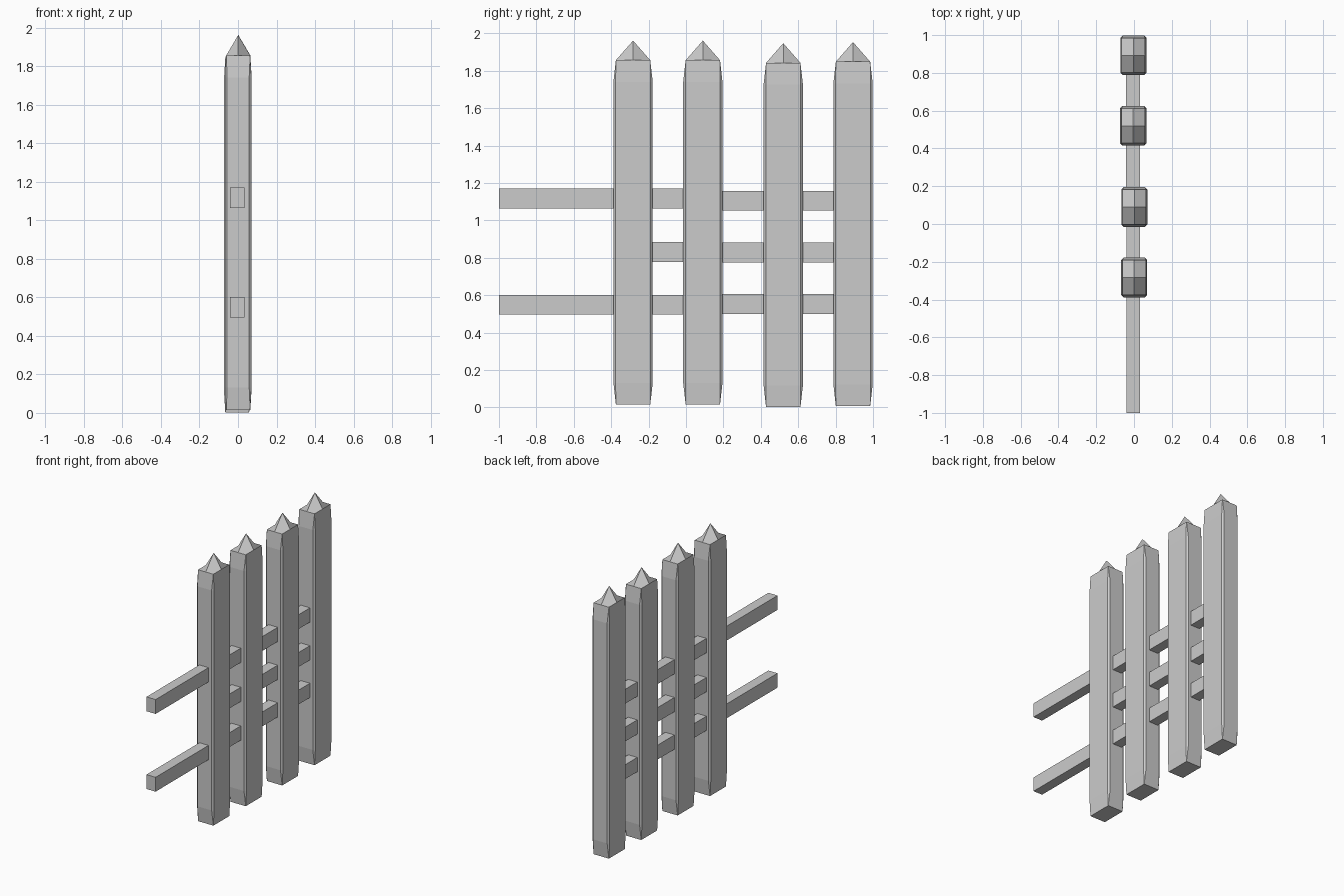
import bpy, bmesh

if "Cube" in bpy.data.objects:
    bpy.data.objects.remove(bpy.data.objects["Cube"])


def finish(bm, name):
    bmesh.ops.recalc_face_normals(bm, faces=bm.faces)
    mesh = bpy.data.meshes.new(name)
    bm.to_mesh(mesh)
    bm.free()
    obj = bpy.data.objects.new(name, mesh)
    bpy.context.collection.objects.link(obj)


def post(name, cx, cy, z0):
    bm = bmesh.new()

    def corner_ring(hx, hy, z):
        return [bm.verts.new((cx + sx * hx, cy + sy * hy, z0 + z))
                for sx, sy in ((1, 1), (-1, 1), (-1, -1), (1, -1))]

    def chamfer_ring(hx, hy, c, z):
        pts = ((hx, hy - c), (hx - c, hy), (c - hx, hy), (-hx, hy - c),
               (-hx, c - hy), (c - hx, -hy), (hx - c, -hy), (hx, c - hy))
        return [bm.verts.new((cx + x, cy + y, z0 + z)) for x, y in pts]

    hx, hy = 0.062, 0.092
    bottom = corner_ring(hx, hy, 0)
    low = chamfer_ring(0.069, 0.105, 0.012, 0.115)
    high = chamfer_ring(0.069, 0.105, 0.012, 1.725)
    top = corner_ring(hx, hy, 1.84)
    # shaft with chamfered corners
    for i in range(8):
        j = (i + 1) % 8
        bm.faces.new((low[i], low[j], high[j], high[i]))
    # mid-edge points of the top and the raised tip
    mids = [bm.verts.new((cx + x, cy + y, z0 + 1.84))
            for x, y in ((0, hy), (-hx, 0), (0, -hy), (hx, 0))]
    tip = bm.verts.new((cx, cy, z0 + 1.945))
    # tapered ends: chamfers run out to single corners
    for i in range(4):
        j = (i + 1) % 4
        a, b, c = 2 * i, 2 * i + 1, (2 * i + 2) % 8
        bm.faces.new((bottom[i], low[a], low[b]))
        bm.faces.new((bottom[i], low[b], low[c], bottom[j]))
        bm.faces.new((top[i], high[b], high[a]))
        bm.faces.new((high[b], top[i], mids[i], top[j], high[c]))
        bm.faces.new((mids[i - 1], top[i], mids[i], tip))
    bm.faces.new(bottom)
    finish(bm, name)


def rail(name, y0, y1, cz, cx):
    bm = bmesh.new()
    bmesh.ops.create_cube(bm, size=1)
    bmesh.ops.scale(bm, verts=bm.verts, vec=(0.074, y1 - y0, 0.105))
    bmesh.ops.translate(bm, verts=bm.verts, vec=(cx, (y0 + y1) / 2, cz))
    finish(bm, name)


# Pointed fence posts
for n, (x, y, z) in enumerate(((0.001, -0.283, 0.016), (0.002, 0.09, 0.016),
                               (-0.004, 0.52, 0.002), (-0.003, 0.893, 0.008))):
    post(f"post_{n + 1}", x, y, z)

# Rails, in two slightly offset lengths meeting inside the second post
for name, start, z_a, z_b in (("upper_rail", -1, 1.117, 1.105),
                              ("middle_rail", -0.283, 0.831, 0.828),
                              ("lower_rail", -1, 0.548, 0.553)):
    rail(name + "_near", start, 0.09, z_a, -0.004)
    rail(name + "_far", 0.09, 0.893, z_b, -0.006)
